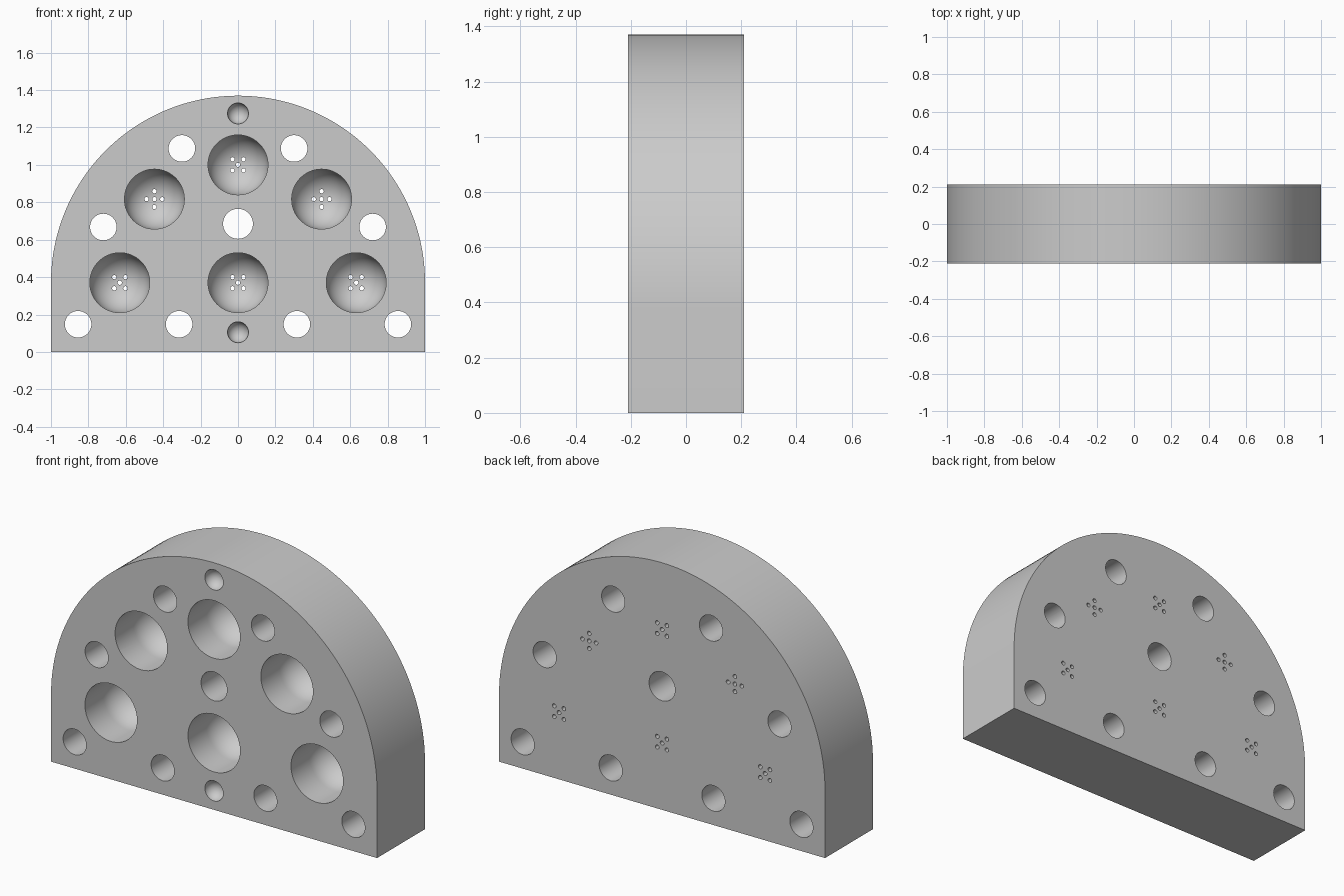
import bpy, bmesh
from math import sin, cos, pi
from mathutils import Matrix

cube = bpy.data.objects.get("Cube")
if cube:
    bpy.data.objects.remove(cube)

HALF = 0.21      # half the block thickness
SPRING = 0.37    # height where the arch begins

grey = bpy.data.materials.new("plain grey")
grey.use_nodes = True
grey.diffuse_color = (0.6, 0.6, 0.6, 1)
grey.node_tree.nodes["Principled BSDF"].inputs["Base Color"].default_value = (0.6, 0.6, 0.6, 1)


def make_object(name, bm):
    bmesh.ops.recalc_face_normals(bm, faces=bm.faces)
    mesh = bpy.data.meshes.new(name)
    bm.to_mesh(mesh)
    bm.free()
    mesh.materials.append(grey)
    obj = bpy.data.objects.new(name, mesh)
    bpy.context.collection.objects.link(obj)
    return obj


def add_lathe(bm, x, z, profile, segments):
    """Closed solid turned around a front-to-back axis; profile is (radius, y)."""
    rings = []
    for r, y in profile:
        rings.append([bm.verts.new((x + r * cos(2 * pi * i / segments), y,
                                    z + r * sin(2 * pi * i / segments)))
                      for i in range(segments)])
    for a, b in zip(rings, rings[1:]):
        for i in range(segments):
            j = (i + 1) % segments
            bm.faces.new((a[i], a[j], b[j], b[i]))
    bm.faces.new(rings[0])
    bm.faces.new(rings[-1])


def add_round_pocket(bm, x, z, r, straight):
    """Blind hole from the front: straight bore, then a hemispherical end."""
    start = -HALF + straight
    dome = [(r * cos(k * pi / 32), start + r * sin(k * pi / 32)) for k in range(16)]
    add_lathe(bm, x, z, [(r, -HALF - 0.1)] + dome, 64)


def mirrored(points):
    return [(s * x, z) for x, z in points for s in ((1, -1) if x else (1,))]


# Arched block
bm = bmesh.new()
outline = [(-1, 0), (1, 0)] + [(cos(pi * k / 96), SPRING + sin(pi * k / 96)) for k in range(97)]
face = bm.faces.new([bm.verts.new((x, -HALF, z)) for x, z in outline])
side = bmesh.ops.extrude_face_region(bm, geom=[face])
bmesh.ops.translate(bm, vec=(0, 2 * HALF, 0),
                    verts=[v for v in side["geom"] if isinstance(v, bmesh.types.BMVert)])
block = make_object("arched_block", bm)

# Cup pockets, dimples and through holes
diagonal_cups = mirrored([(0, 1.0), (0, 0.37), (0.632, 0.37)])
upright_cups = mirrored([(0.447, 0.817)])
bm = bmesh.new()
for x, z in diagonal_cups + upright_cups:
    add_round_pocket(bm, x, z, 0.16, 0.16)
for z in (1.275, 0.105):
    add_round_pocket(bm, 0, z, 0.056, 0.0)
through = [(-HALF - 0.1), (HALF + 0.1)]
for x, z in mirrored([(0.3, 1.088), (0.72, 0.668), (0.855, 0.148), (0.315, 0.148)]):
    add_lathe(bm, x, z, [(0.071, y) for y in through], 48)
add_lathe(bm, 0, 0.685, [(0.08, y) for y in through], 48)
hole_cutter = make_object("hole_cutter", bm)

# Five vent holes behind each cup
bm = bmesh.new()
for cups, turn in ((diagonal_cups, pi / 4), (upright_cups, 0)):
    for x, z in cups:
        spots = [(x, z)] + [(x + 0.042 * cos(turn + k * pi / 2), z + 0.042 * sin(turn + k * pi / 2))
                            for k in range(4)]
        for u, w in spots:
            add_lathe(bm, u, w, [(0.0115, y) for y in through], 16)
vent_cutter = make_object("vent_cutter", bm)

# Cut the block, then discard the cutters
bpy.context.view_layer.objects.active = block
for cutter in (hole_cutter, vent_cutter):
    cutter.hide_render = True
    mod = block.modifiers.new(cutter.name, 'BOOLEAN')
    mod.operation = 'DIFFERENCE'
    mod.solver = 'EXACT'
    mod.object = cutter
    bpy.ops.object.modifier_apply(modifier=mod.name)
    bpy.data.objects.remove(cutter)

bpy.ops.object.select_all(action='DESELECT')
block.select_set(True)
bpy.ops.object.shade_smooth_by_angle(angle=pi / 6)
